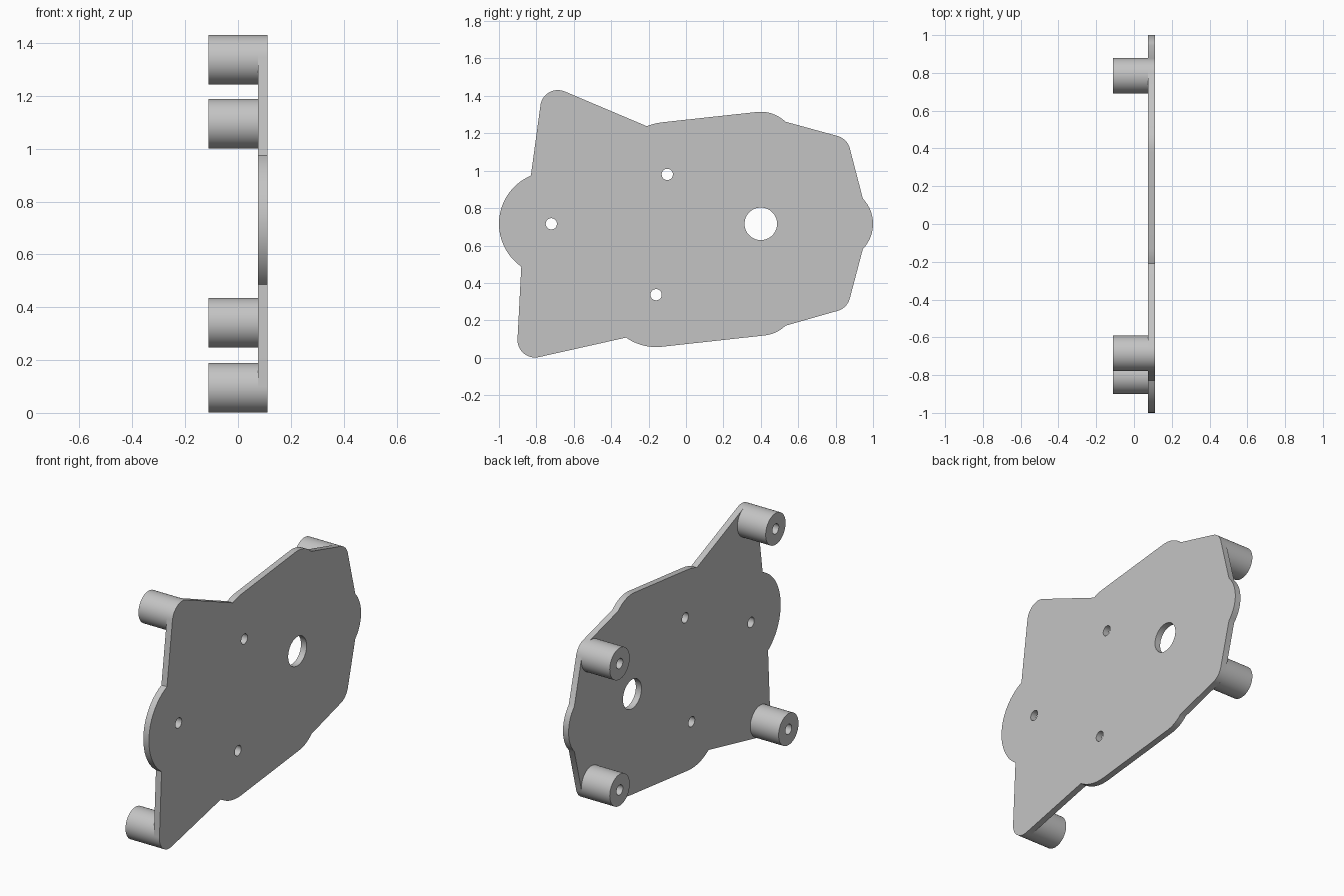
import bpy, bmesh
from math import radians, cos, sin, pi

cube = bpy.data.objects.get("Cube")
if cube:
    bpy.data.objects.remove(cube, do_unlink=True)

grey = bpy.data.materials.new("light_grey")
grey.use_nodes = True
grey.diffuse_color = (0.55, 0.55, 0.55, 1)
grey.node_tree.nodes["Principled BSDF"].inputs["Base Color"].default_value = grey.diffuse_color

BACK, PLATE, FRONT = -0.112, 0.075, 0.112   # x of post ends, plate back, plate face
POST_R, HOLE_R = 0.094, 0.03


def arc(y, z, r, start, end, step=6):
    n = max(2, round((end - start) / step))
    angles = [radians(start + (end - start) * i / n) for i in range(n + 1)]
    return [(y + r * cos(a), z + r * sin(a)) for a in angles]


def circle(y, z, r):
    return arc(y, z, r, 0, 360)[:-1]


def extrude_profile(name, loops, x0, x1):
    """Fill nested (y, z) loops and extrude them along x."""
    curve = bpy.data.curves.new(name, "CURVE")
    curve.dimensions = "2D"
    curve.fill_mode = "BOTH"
    curve.extrude = (x1 - x0) / 2
    for loop in loops:
        spline = curve.splines.new("POLY")
        spline.points.add(len(loop) - 1)
        for point, (y, z) in zip(spline.points, loop):
            point.co = (y, z, 0, 1)
        spline.use_cyclic_u = True
    obj = bpy.data.objects.new(name, curve)
    bpy.context.collection.objects.link(obj)
    obj.rotation_euler = (pi / 2, 0, pi / 2)
    obj.location.x = (x0 + x1) / 2
    bpy.ops.object.select_all(action="DESELECT")
    obj.select_set(True)
    bpy.context.view_layer.objects.active = obj
    bpy.ops.object.convert(target="MESH")
    obj = bpy.context.object
    # Join the caps to the walls
    bm = bmesh.new()
    bm.from_mesh(obj.data)
    bmesh.ops.remove_doubles(bm, verts=bm.verts, dist=0.0001)
    bmesh.ops.recalc_face_normals(bm, faces=bm.faces)
    bm.to_mesh(obj.data)
    bm.free()
    obj.data.materials.clear()
    obj.data.materials.append(grey)
    bpy.ops.object.shade_smooth_by_angle(angle=radians(30))


posts = {
    "lower_front_post": (-0.807, 0.095, 176, 282),
    "lower_back_post": (0.785, 0.341, 285, 345),
    "upper_back_post": (0.785, 1.095, 15, 75),
    "upper_front_post": (-0.685, 1.337, 67, 173),
}


def corner(name):
    y, z, start, end = posts[name]
    return arc(y, z, POST_R, start, end)


# Plate outline: rounded lobes and post corners joined by straight edges
outline = (
    corner("lower_front_post")
    + arc(-0.16, 0.337, 0.28, 235, 276)
    + arc(0.4, 0.308, 0.19, 276, 314)
    + corner("lower_back_post")
    + arc(0.806, 0.716, 0.194, -44, 44)
    + corner("upper_back_post")
    + arc(0.4, 1.125, 0.19, 46, 96)
    + arc(-0.1, 0.98, 0.28, 96, 113)
    + corner("upper_front_post")
    + arc(-0.72, 0.716, 0.28, 113, 235)
)
screw_holes = [circle(y, z, HOLE_R) for y, z in
               ((-0.1, 0.98), (-0.16, 0.337), (-0.72, 0.716))]
shaft_hole = circle(0.4, 0.716, 0.087)
extrude_profile("plate", [outline, shaft_hole] + screw_holes, PLATE, FRONT)

# Hollow mounting posts
for name, (y, z, _, _) in posts.items():
    extrude_profile(name, [circle(y, z, POST_R), circle(y, z, HOLE_R)], BACK, PLATE)
